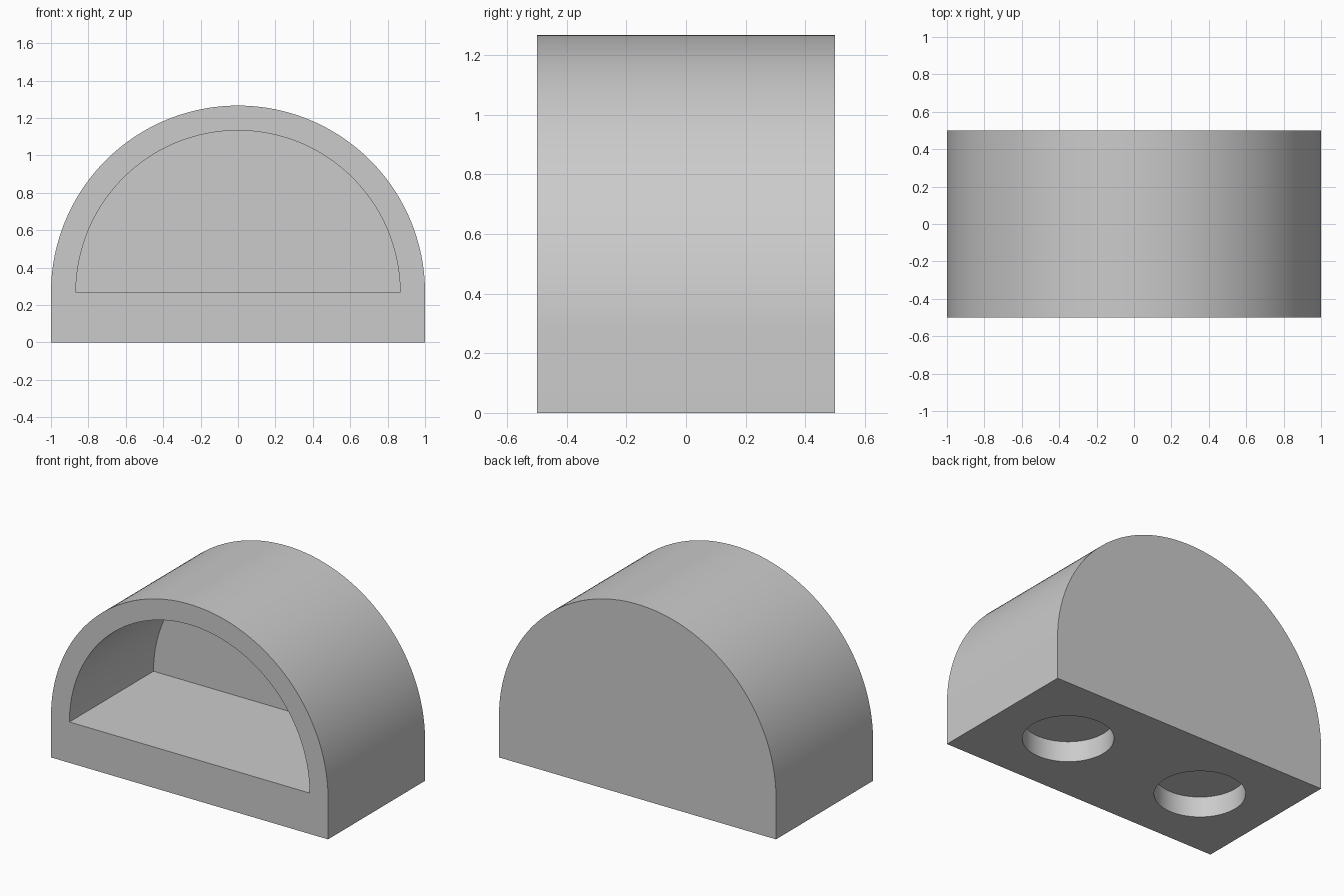
import bpy, bmesh, math

if "Cube" in bpy.data.objects:
    bpy.data.objects.remove(bpy.data.objects["Cube"])

U = 2 / 15            # wall thickness, also the module for all sizes
BASE = 2 * U          # height of the straight base under the arch

grey = bpy.data.materials.new("light_grey")
grey.diffuse_color = (0.6, 0.6, 0.6, 1)
grey.use_nodes = True
grey.node_tree.nodes["Principled BSDF"].inputs["Base Color"].default_value = grey.diffuse_color


def prism(name, points, offset):
    """Extrude a closed outline along the offset vector."""
    bm = bmesh.new()
    face = bm.faces.new([bm.verts.new(p) for p in points])
    ext = bmesh.ops.extrude_face_region(bm, geom=[face])
    verts = [g for g in ext["geom"] if isinstance(g, bmesh.types.BMVert)]
    bmesh.ops.translate(bm, vec=offset, verts=verts)
    bmesh.ops.recalc_face_normals(bm, faces=bm.faces)
    mesh = bpy.data.meshes.new(name)
    bm.to_mesh(mesh)
    bm.free()
    mesh.materials.append(grey)
    obj = bpy.data.objects.new(name, mesh)
    bpy.context.collection.objects.link(obj)
    return obj


def arc(radius, y, steps=96):
    """Half circle in the xz plane, springing from the top of the base."""
    angles = [math.pi * i / steps for i in range(steps + 1)]
    return [(radius * math.cos(a), y, BASE + radius * math.sin(a)) for a in angles]


# Arched body
body = prism("arched_body", arc(1, -0.5) + [(-1, -0.5, 0), (1, -0.5, 0)], (0, 1, 0))

# Half-round cavity, open at the front with a wall left at the back
cutters = [prism("cavity_cutter", arc(1 - U, -0.6), (0, 1.1 - U, 0))]

# Two round blind holes in the underside
for side in (-1, 1):
    ring = [(side * 0.5 + 2 * U * math.cos(a), 2 * U * math.sin(a), -0.1)
            for a in (math.tau * i / 64 for i in range(64))]
    cutters.append(prism("hole_cutter", ring, (0, 0, 0.1 + U)))

bpy.context.view_layer.objects.active = body
body.select_set(True)
for cutter in cutters:
    cutter.hide_render = True
    mod = body.modifiers.new("cut", 'BOOLEAN')
    mod.operation = 'DIFFERENCE'
    mod.solver = 'EXACT'
    mod.object = cutter
    bpy.ops.object.modifier_apply(modifier=mod.name)
    bpy.data.objects.remove(cutter)

bpy.ops.object.shade_smooth_by_angle(angle=math.radians(30))
